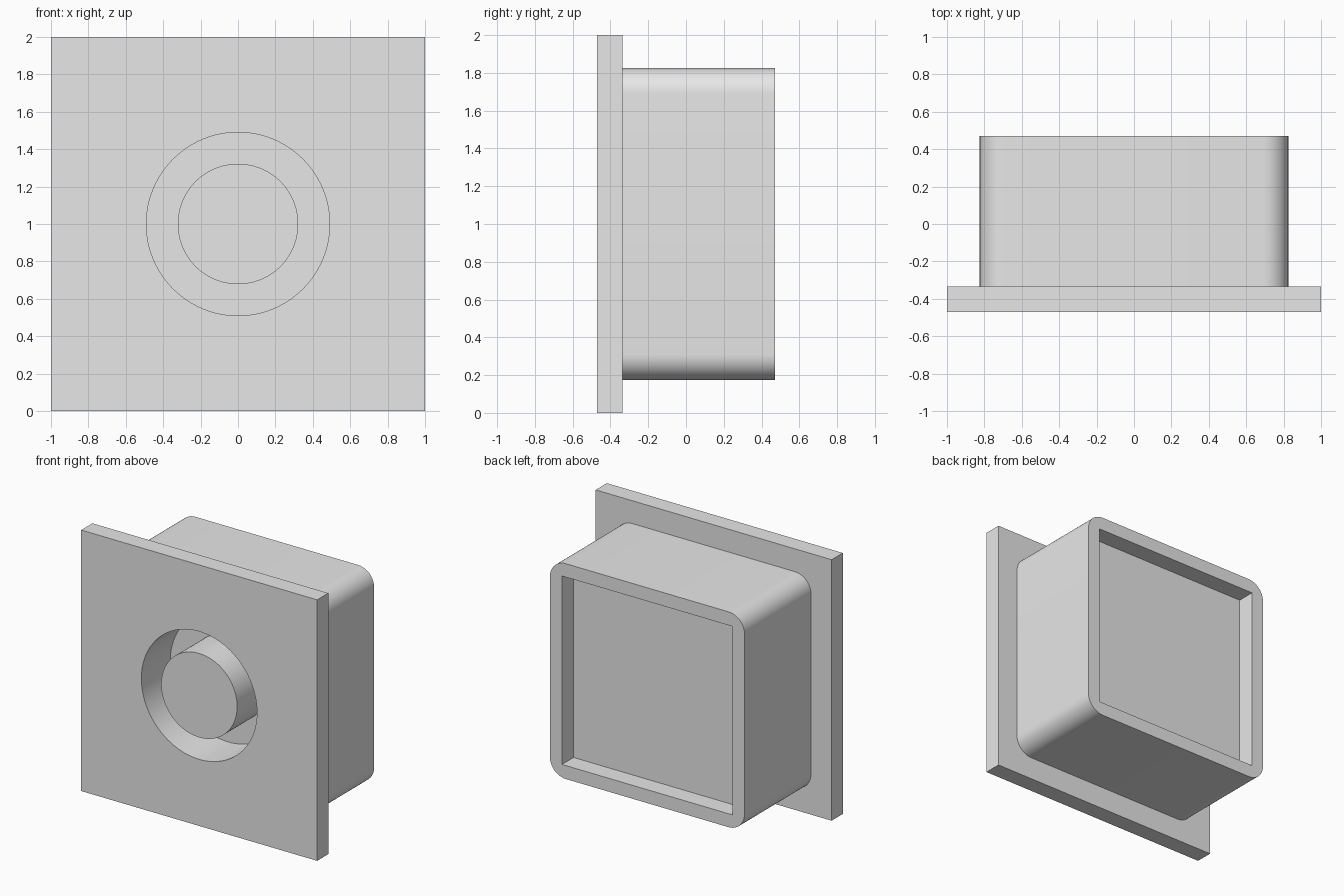
import bpy
import math

if "Cube" in bpy.data.objects:
    bpy.data.objects.remove(bpy.data.objects["Cube"], do_unlink=True)

FRONT, JOIN, BACK = -0.47, -0.335, 0.47
GROOVE_DEPTH = 0.35
RECESS_DEPTH = 0.14

grey = bpy.data.materials.new("light grey")
grey.use_nodes = True
grey.diffuse_color = (0.8, 0.8, 0.8, 1)
grey.node_tree.nodes["Principled BSDF"].inputs["Base Color"].default_value = (0.8, 0.8, 0.8, 1)


def finish(obj, name):
    obj.name = name
    obj.data.materials.append(grey)
    bpy.ops.object.transform_apply(location=False, rotation=True, scale=True)
    return obj


def box(name, half, y0, y1):
    """Square block centred on the y axis line at z = 1."""
    bpy.ops.mesh.primitive_cube_add(size=2, location=(0, (y0 + y1) / 2, 1))
    obj = bpy.context.object
    obj.scale = (half, (y1 - y0) / 2, half)
    return finish(obj, name)


def disc(name, radius, y0, y1):
    """Cylinder whose axis runs along y."""
    bpy.ops.mesh.primitive_cylinder_add(vertices=96, radius=radius, depth=y1 - y0,
                                        location=(0, (y0 + y1) / 2, 1),
                                        rotation=(math.pi / 2, 0, 0))
    return finish(bpy.context.object, name)


def select(obj):
    bpy.ops.object.select_all(action="DESELECT")
    obj.select_set(True)
    bpy.context.view_layer.objects.active = obj


def apply(obj, mod):
    select(obj)
    bpy.ops.object.modifier_apply(modifier=mod.name)


def cut(obj, cutter):
    mod = obj.modifiers.new("cut", "BOOLEAN")
    mod.operation = "DIFFERENCE"
    mod.solver = "EXACT"
    mod.object = cutter
    apply(obj, mod)


# Front plate and housing behind it
plate = box("front_plate", 1.0, FRONT, JOIN)
housing = box("housing", 0.825, JOIN, BACK)

# Round the four long edges of the housing
weights = housing.data.attributes.new("bevel_weight_edge", "FLOAT", "EDGE")
for edge in housing.data.edges:
    a, b = (housing.data.vertices[i].co for i in edge.vertices)
    weights.data[edge.index].value = 1.0 if abs(a.y - b.y) > 0.1 else 0.0
bevel = housing.modifiers.new("round", "BEVEL")
bevel.limit_method = "WEIGHT"
bevel.width = 0.135
bevel.segments = 12
apply(housing, bevel)

# Square recess in the back, round recess through the plate
recess = box("recess_cutter", 0.722, BACK - RECESS_DEPTH, BACK + 0.2)
hole = disc("hole_cutter", 0.49, FRONT - 0.2, FRONT + GROOVE_DEPTH)
cut(housing, recess)
cut(housing, hole)
cut(plate, hole)
for cutter in (recess, hole):
    bpy.data.objects.remove(cutter, do_unlink=True)

# Central knob, flush with the plate
knob = disc("centre_knob", 0.322, FRONT, FRONT + GROOVE_DEPTH)

for obj in (plate, housing, knob):
    select(obj)
    bpy.ops.object.shade_smooth_by_angle(angle=math.radians(30))
